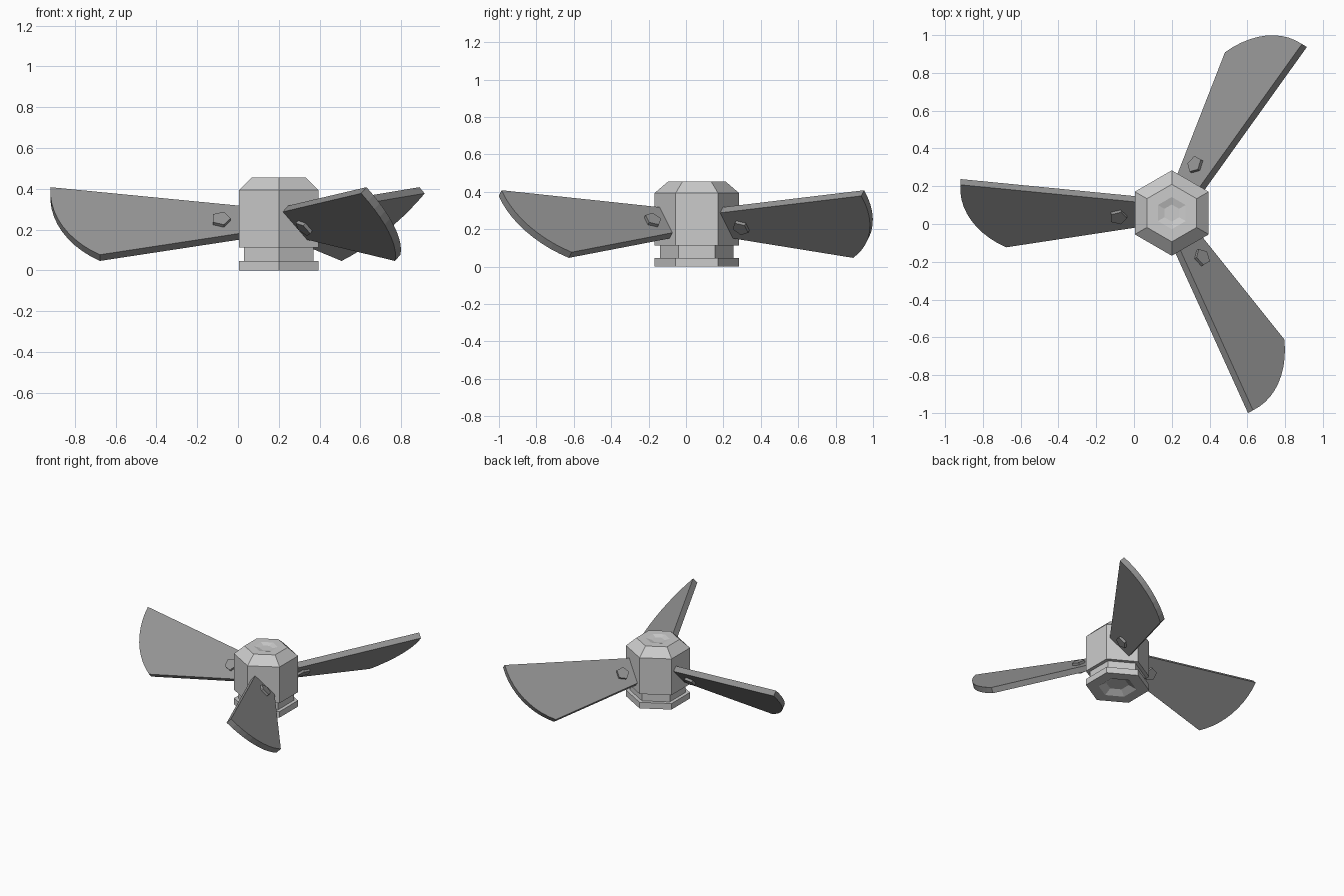
import bpy, bmesh, math
from mathutils import Matrix

if "Cube" in bpy.data.objects:
    bpy.data.objects.remove(bpy.data.objects["Cube"])

HUB = (0.2, 0.058)
T = 0.043  # blade thickness

# Dark grey for the blades and their bolts
dark_grey = bpy.data.materials.new("dark_grey")
dark_grey.diffuse_color = (0.3, 0.3, 0.3, 1)
dark_grey.use_nodes = True
dark_grey.node_tree.nodes["Principled BSDF"].inputs["Base Color"].default_value = dark_grey.diffuse_color


def make_object(name, bm, matrix=Matrix.Identity(4), material=None):
    bmesh.ops.recalc_face_normals(bm, faces=bm.faces)
    mesh = bpy.data.meshes.new(name)
    bm.to_mesh(mesh)
    bm.free()
    if material:
        mesh.materials.append(material)
    obj = bpy.data.objects.new(name, mesh)
    obj.matrix_world = matrix
    bpy.context.collection.objects.link(obj)
    return obj


def lathe(name, profile, sides, start):
    """Revolve (radius, z) points into a faceted solid with flat end caps."""
    bm = bmesh.new()
    rings = []
    for r, z in profile:
        rings.append([bm.verts.new((r * math.cos(start + k * math.tau / sides),
                                    r * math.sin(start + k * math.tau / sides), z))
                      for k in range(sides)])
    for a, b in zip(rings, rings[1:]):
        for k in range(sides):
            n = (k + 1) % sides
            bm.faces.new((a[k], a[n], b[n], b[k]))
    bm.faces.new(rings[0])
    bm.faces.new(rings[-1])
    return make_object(name, bm, Matrix.Translation((*HUB, 0)))


def prism(name, outline, depth, matrix, material):
    """Extrude a flat outline, centred on its own plane."""
    bm = bmesh.new()
    face = bm.faces.new([bm.verts.new((x, y, -depth / 2)) for x, y in outline])
    ext = bmesh.ops.extrude_face_region(bm, geom=[face])
    bmesh.ops.translate(bm, vec=(0, 0, depth),
                        verts=[v for v in ext["geom"] if isinstance(v, bmesh.types.BMVert)])
    return make_object(name, bm, matrix, material)


# Hexagonal hub: recessed underside, base flange, groove, body, chamfer, top dimple
lathe("hub", [(0.08, 0.03), (0.135, 0), (0.226, 0), (0.226, 0.047),
              (0.196, 0.047), (0.196, 0.112), (0.226, 0.112), (0.226, 0.393),
              (0.152, 0.456), (0.085, 0.456), (0.045, 0.445)], 6, math.pi / 2)

# Blade outline: tapered from the root, rounded at the tip
# (x = outward, y = across the blade; +y is the trailing, lower edge)
blade = [(0.18, 0.085), (0.18, -0.103)]
for i in range(11):
    a = math.radians(2.96 - 60.5 * i / 10)
    blade.append((0.597 + 0.523 * math.cos(a), -0.206 - 0.523 * math.sin(a)))

# Five-sided bolt, point toward the hub
bolt = [(0.284 - 0.047 * math.cos(k * math.tau / 5), 0.047 * math.sin(k * math.tau / 5))
        for k in range(5)]

# Three blades pitched 45 degrees, each with a bolt through its root
for i, angle in enumerate((180, 60, 300), 1):
    place = (Matrix.Translation((*HUB, 0.228))
             @ Matrix.Rotation(math.radians(angle), 4, 'Z')
             @ Matrix.Rotation(math.radians(-45), 4, 'X'))
    prism(f"blade_{i}", blade, T, place, dark_grey)
    prism(f"blade_bolt_{i}", bolt, T + 0.036, place, dark_grey)
